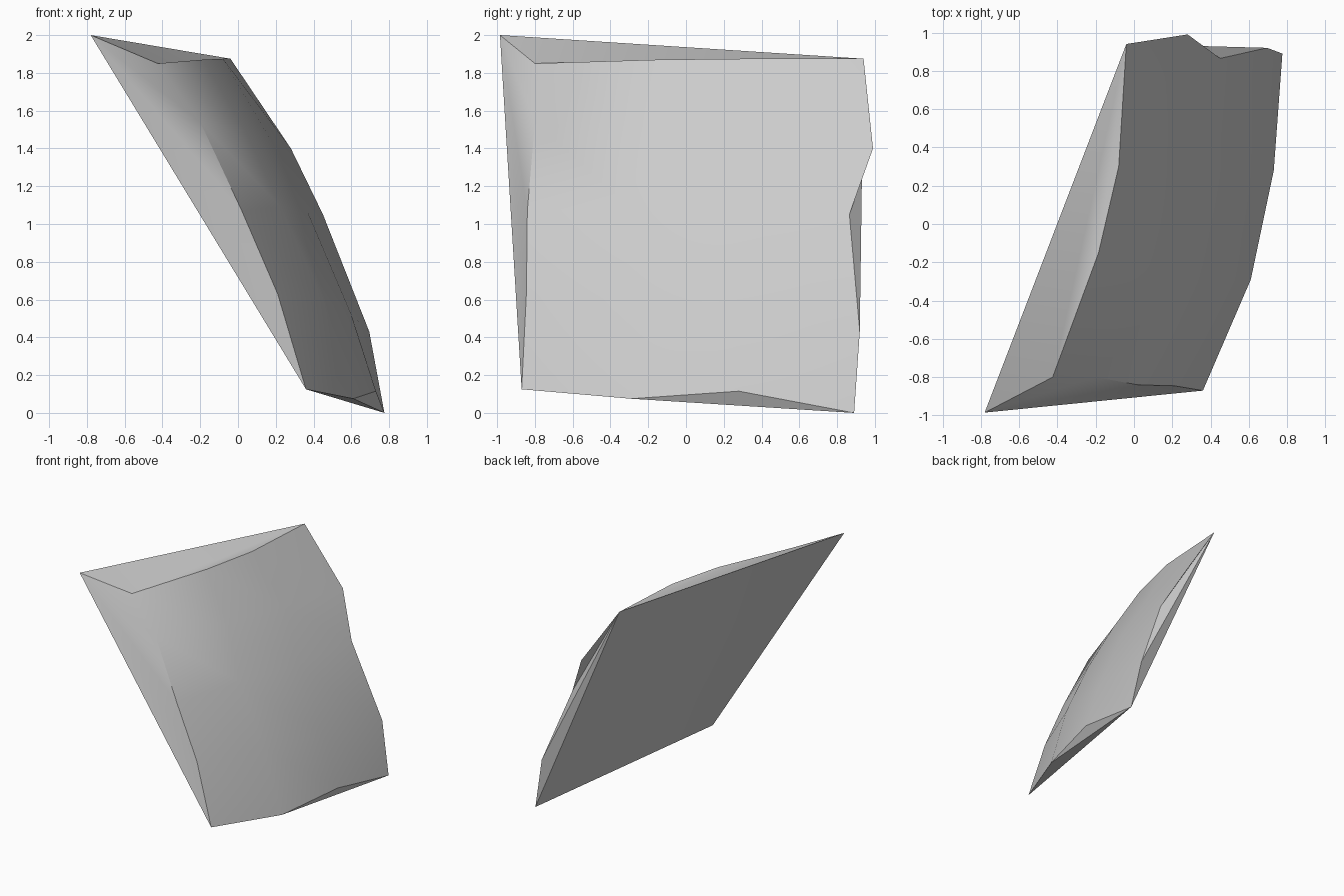
import bpy, bmesh, math

# Remove the default cube
cube = bpy.data.objects.get("Cube")
if cube:
    bpy.data.objects.remove(cube, do_unlink=True)

# Stone colour
grey = bpy.data.materials.new("light_grey")
grey.use_nodes = True
colour = (0.6, 0.6, 0.6, 1.0)
grey.diffuse_color = colour
grey.node_tree.nodes["Principled BSDF"].inputs["Base Color"].default_value = colour

# Rows of the bulging face, top to bottom, each running front to back
ROWS = [
    [(-0.425, -0.80, 1.85), (-0.185, -0.15, 1.87), (-0.08, 0.30, 1.875), (-0.04, 0.94, 1.875)],
    [(-0.20, -0.80, 1.54), (0.04, -0.20, 1.49), (0.17, 0.38, 1.45), (0.28, 0.99, 1.40)],
    [(0.02, -0.84, 1.07), (0.225, -0.30, 1.09), (0.37, 0.28, 1.06), (0.45, 0.865, 1.05)],
    [(0.21, -0.845, 0.63), (0.45, -0.30, 0.60), (0.60, 0.28, 0.52), (0.695, 0.92, 0.43)],
    [(0.36, -0.87, 0.125), (0.61, -0.29, 0.075), (0.73, 0.28, 0.115), (0.775, 0.89, 0.0)],
]

bm = bmesh.new()
grid = [[bm.verts.new(p) for p in row] for row in ROWS]
peak = bm.verts.new((-0.78, -0.985, 2.0))


def fan(hub, rim):
    """Triangles from one corner to a chain of points."""
    for a, b in zip(rim, rim[1:]):
        bm.faces.new((hub, a, b))


# Bulging face
for upper, lower in zip(grid, grid[1:]):
    for i in range(3):
        bm.faces.new((upper[i], lower[i], lower[i + 1], upper[i + 1]))

# Chipped rims joining the bulge to the flat back
top_back, low_front, low_back = grid[0][-1], grid[-1][0], grid[-1][-1]
fan(peak, [row[0] for row in grid])
fan(top_back, [peak] + grid[0][:-1])
fan(top_back, [row[-1] for row in grid[1:]])
fan(low_back, grid[-1][:-1])

# Nearly flat back, meeting at a middle point
corners = [peak, top_back, low_back, low_front]
middle = bm.verts.new(sum((v.co for v in corners), peak.co * 0) / 4)
fan(middle, corners + [peak])

bmesh.ops.recalc_face_normals(bm, faces=bm.faces)
mesh = bpy.data.meshes.new("stone_shard")
bm.to_mesh(mesh)
bm.free()
mesh.materials.append(grey)

shard = bpy.data.objects.new("stone_shard", mesh)
bpy.context.collection.objects.link(shard)
bpy.ops.object.select_all(action="DESELECT")
shard.select_set(True)
bpy.context.view_layer.objects.active = shard
bpy.ops.object.shade_smooth_by_angle(angle=math.radians(35))
